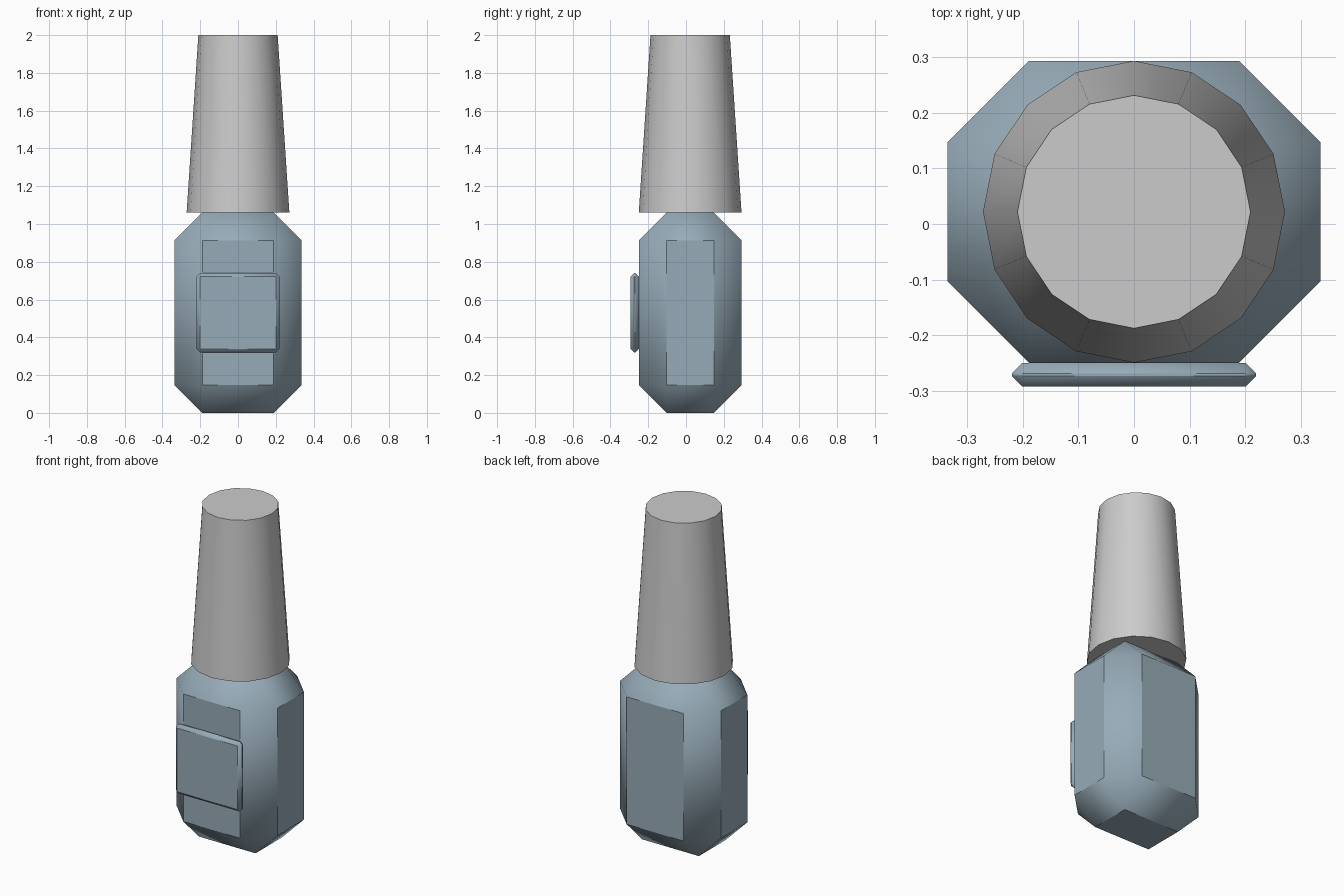
import bpy
from math import radians

if "Cube" in bpy.data.objects:
    bpy.data.objects.remove(bpy.data.objects["Cube"])

blue = bpy.data.materials.new("slate_blue")
blue.diffuse_color = (0.31, 0.41, 0.48, 1)
blue.use_nodes = True
blue.node_tree.nodes["Principled BSDF"].inputs["Base Color"].default_value = blue.diffuse_color


def smooth(ob):
    bpy.ops.object.select_all(action='DESELECT')
    ob.select_set(True)
    bpy.context.view_layer.objects.active = ob
    bpy.ops.object.shade_smooth_by_angle(angle=radians(40))


def chamfered_box(name, lo, hi, width):
    mid = [(a + b) / 2 for a, b in zip(lo, hi)]
    bpy.ops.mesh.primitive_cube_add(size=1, location=mid)
    ob = bpy.context.object
    ob.name = name
    ob.scale = [b - a for a, b in zip(lo, hi)]
    bpy.ops.object.transform_apply(location=False, rotation=False, scale=True)
    mod = ob.modifiers.new("chamfer", 'BEVEL')
    mod.width = width
    mod.segments = 1
    mod.limit_method = 'NONE'
    bpy.ops.object.modifier_apply(modifier=mod.name)
    ob.data.materials.append(blue)
    smooth(ob)
    return ob


# Bottle body and the raised label plate on its front
chamfered_box("bottle", (-0.336, -0.25, 0), (0.336, 0.294, 1.06), 0.147)
chamfered_box("label_plate", (-0.22, -0.293, 0.32), (0.22, -0.25, 0.74), 0.019)

# Tapered sixteen-sided cap
bpy.ops.mesh.primitive_cone_add(vertices=16, radius1=0.272, radius2=0.21,
                                depth=0.94, location=(0, 0.022, 1.53))
cap = bpy.context.object
cap.name = "cap"
smooth(cap)
